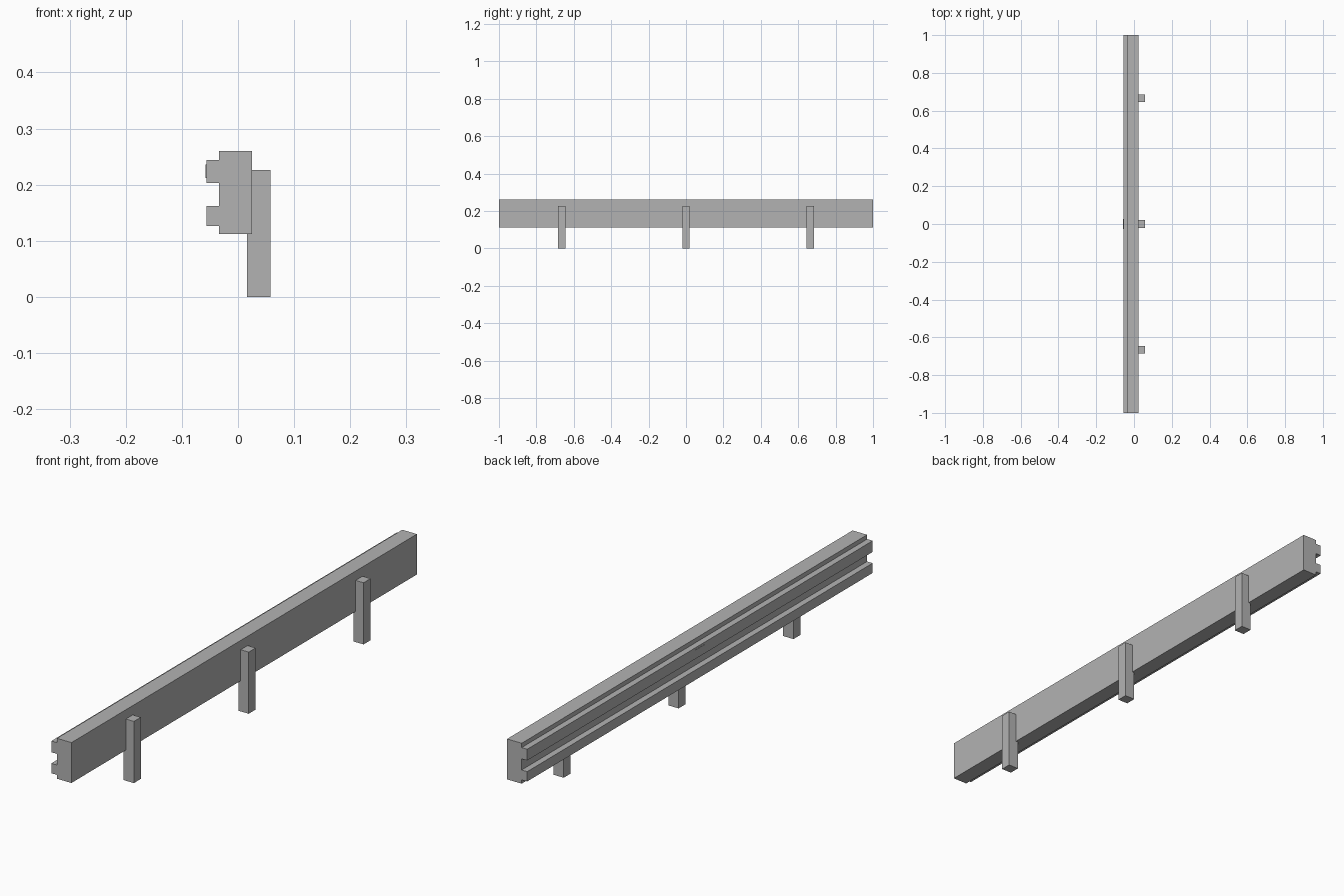
import bpy
import bmesh

cube = bpy.data.objects.get("Cube")
if cube:
    bpy.data.objects.remove(cube, do_unlink=True)

grey = bpy.data.materials.new("plain grey")
grey.use_nodes = True
colour = (0.45, 0.45, 0.45, 1)
grey.diffuse_color = colour
grey.node_tree.nodes["Principled BSDF"].inputs["Base Color"].default_value = colour


def extrude_profile(name, profile, y0, y1):
    """Sweep an (x, z) outline along y into a closed solid."""
    bm = bmesh.new()
    face = bm.faces.new([bm.verts.new((x, y0, z)) for x, z in profile])
    swept = bmesh.ops.extrude_face_region(bm, geom=[face])["geom"]
    verts = [v for v in swept if isinstance(v, bmesh.types.BMVert)]
    bmesh.ops.translate(bm, verts=verts, vec=(0, y1 - y0, 0))
    bmesh.ops.recalc_face_normals(bm, faces=bm.faces)
    mesh = bpy.data.meshes.new(name)
    bm.to_mesh(mesh)
    bm.free()
    mesh.materials.append(grey)
    obj = bpy.data.objects.new(name, mesh)
    bpy.context.collection.objects.link(obj)
    return obj


def box(name, x0, x1, y0, y1, z0, z1):
    return extrude_profile(name, [(x0, z0), (x1, z0), (x1, z1), (x0, z1)], y0, y1)


# Long beam with two ridges along its right side
back, face_x, ridge_x = 0.025, -0.034, -0.0565
bottom, top = 0.112, 0.26
profile = [(back, bottom), (back, top), (face_x, top)]
for low, high in ((0.203, 0.244), (0.126, 0.162)):
    profile += [(face_x, high), (ridge_x, high), (ridge_x, low), (face_x, low)]
profile.append((face_x, bottom))
extrude_profile("grooved_beam", profile, -1, 1)

# Three posts let into the beam's left side
for name, y in (("front_post", -0.665), ("middle_post", 0), ("back_post", 0.665)):
    box(name, 0.016, 0.0575, y - 0.02, y + 0.02, 0, 0.226)

# Thin plate on the upper ridge
box("small_plate", -0.0575, ridge_x + 0.001, -0.026, 0.026, 0.212, 0.236)
